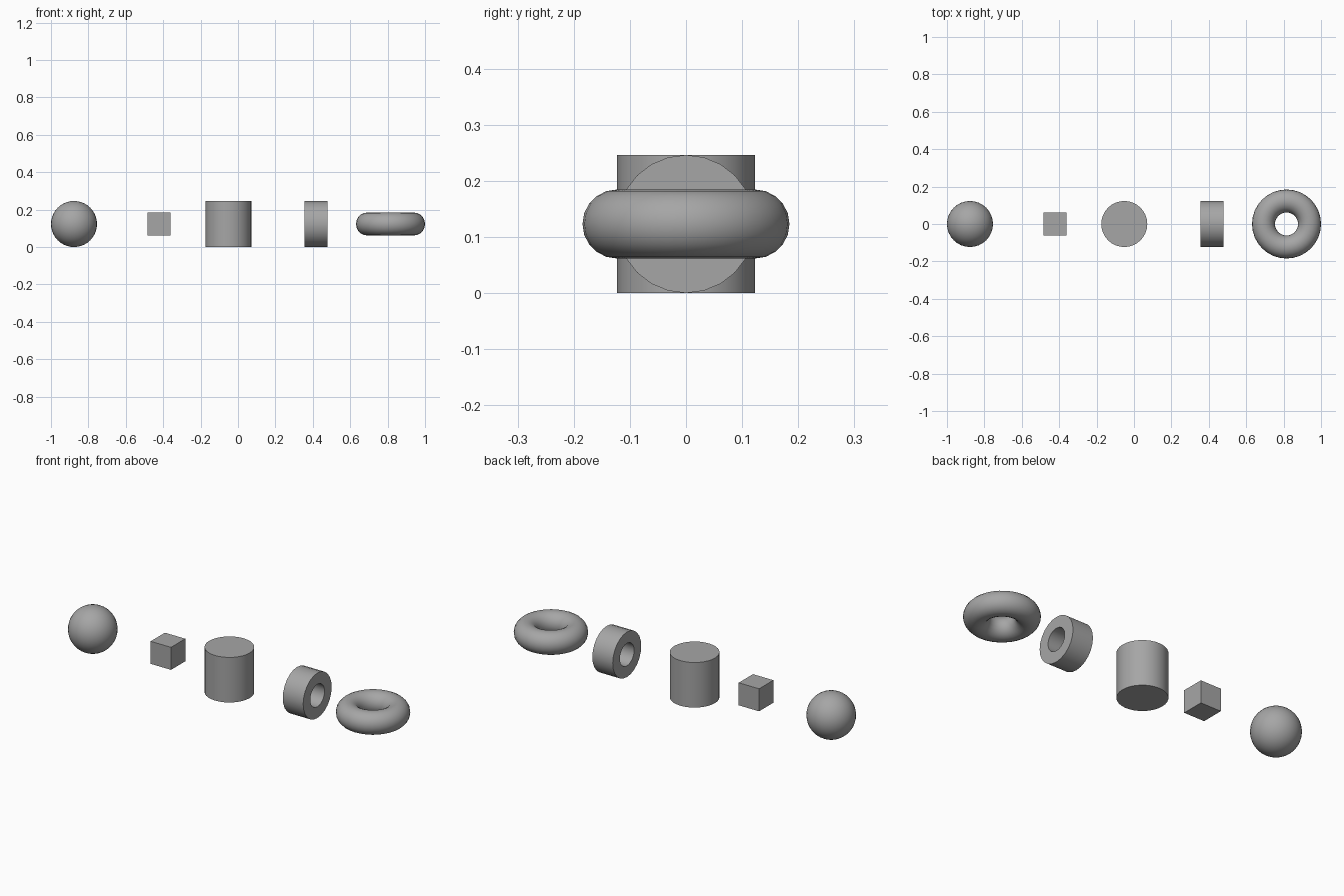
import bpy, bmesh, math

if "Cube" in bpy.data.objects:
    bpy.data.objects.remove(bpy.data.objects["Cube"])

R = 0.123      # main radius
H = R / 2      # half size of small features
ZC = R         # common centre height

# Darker grey shared by all parts
grey = bpy.data.materials.new("dark_grey")
grey.diffuse_color = (0.38, 0.38, 0.38, 1)
grey.use_nodes = True
grey.node_tree.nodes["Principled BSDF"].inputs["Base Color"].default_value = grey.diffuse_color


def finish(name):
    ob = bpy.context.object
    ob.name = name
    ob.data.materials.append(grey)
    bpy.ops.object.shade_smooth_by_angle(angle=math.radians(40))


# Sphere
bpy.ops.mesh.primitive_uv_sphere_add(segments=32, ring_count=20, radius=R, location=(-0.877, 0, ZC))
finish("sphere")

# Small floating cube
bpy.ops.mesh.primitive_cube_add(size=2 * H, location=(-0.423, 0, ZC))
finish("cube")

# Upright solid cylinder
bpy.ops.mesh.primitive_cylinder_add(vertices=32, radius=R, depth=2 * R, location=(-0.052, 0, ZC))
finish("cylinder")

# Thick tube lying along x: square section swept round the x axis
N = 24
bm = bmesh.new()
section = [(-H, H), (H, H), (H, R), (-H, R)]
rings = []
for i in range(N):
    a = math.tau * i / N
    rings.append([bm.verts.new((x, r * math.sin(a), r * math.cos(a))) for x, r in section])
for i in range(N):
    p, q = rings[i], rings[(i + 1) % N]
    for j in range(4):
        k = (j + 1) % 4
        bm.faces.new((p[j], p[k], q[k], q[j]))
bmesh.ops.recalc_face_normals(bm, faces=bm.faces)
mesh = bpy.data.meshes.new("tube")
bm.to_mesh(mesh)
bm.free()
tube = bpy.data.objects.new("tube", mesh)
bpy.context.collection.objects.link(tube)
tube.location = (0.418, 0, ZC)
bpy.ops.object.select_all(action='DESELECT')
tube.select_set(True)
bpy.context.view_layer.objects.active = tube
finish("tube")

# Flat-lying torus
bpy.ops.mesh.primitive_torus_add(major_segments=32, minor_segments=20, major_radius=R,
                                 minor_radius=H, location=(0.8155, 0, ZC))
finish("torus")
